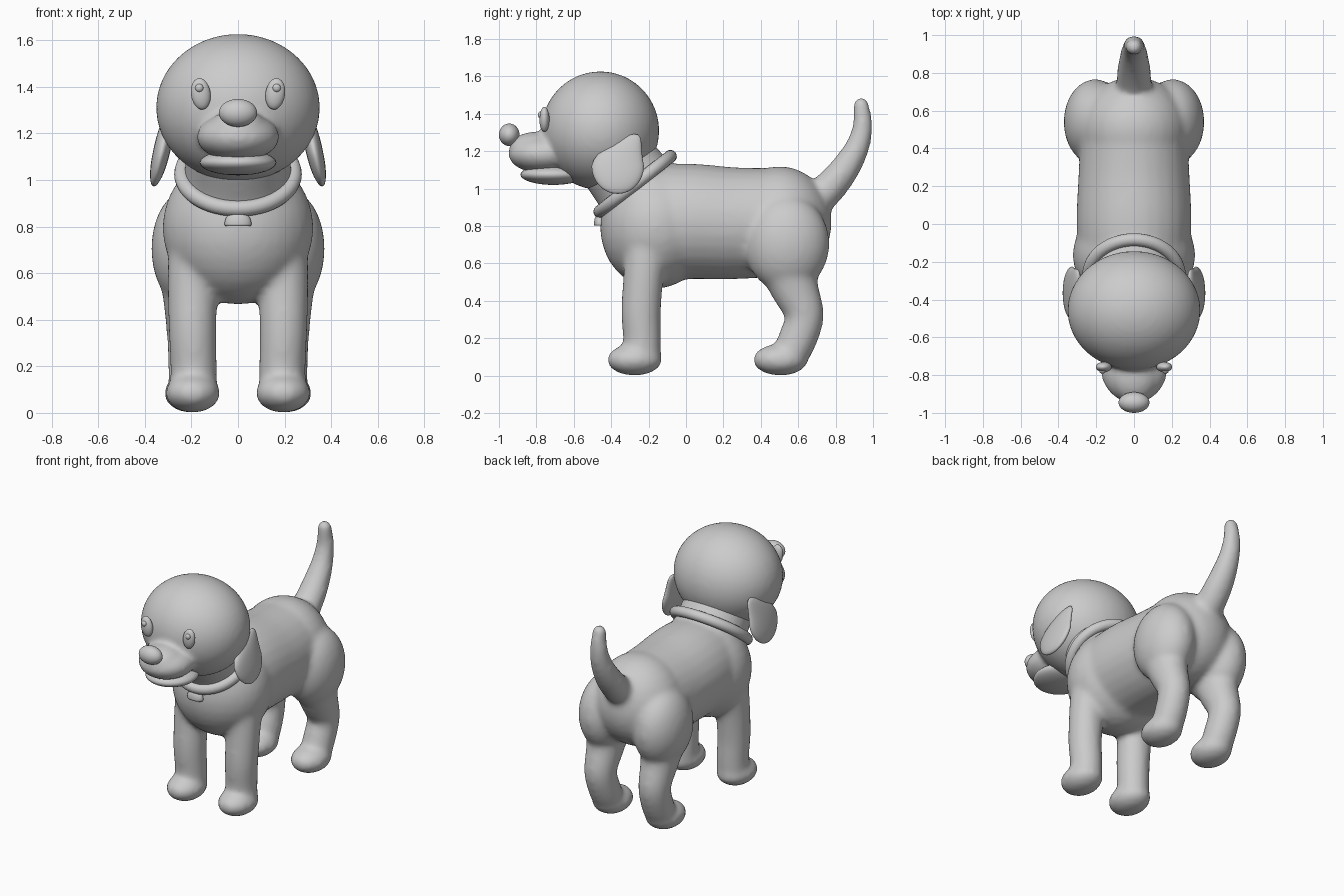
import bpy, bmesh, math
from mathutils import Matrix, Vector

if "Cube" in bpy.data.objects:
    bpy.data.objects.remove(bpy.data.objects["Cube"])

grey = bpy.data.materials.new("plain_grey")
grey.diffuse_color = (0.6, 0.6, 0.6, 1)
grey.use_nodes = True
grey.node_tree.nodes["Principled BSDF"].inputs["Base Color"].default_value = grey.diffuse_color


def ellipsoid(bm, centre, radii, rot=(0, 0, 0), seg=32):
    m = Matrix.Translation(centre)
    for angle, axis in zip(rot, "XYZ"):
        m = m @ Matrix.Rotation(math.radians(angle), 4, axis)
    m = m @ Matrix.Diagonal((*radii, 1))
    return bmesh.ops.create_uvsphere(bm, u_segments=seg, v_segments=seg // 2, radius=1, matrix=m)["verts"]


def limb(bm, stations, sides=28, steps=5):
    """Loft elliptical rings through stations (x, y, z, side radius, depth radius)."""
    p = [Vector(s) for s in stations]
    p = [2 * p[0] - p[1]] + p + [2 * p[-1] - p[-2]]
    path = []
    for i in range(1, len(p) - 2):
        a, b, c, d = p[i - 1:i + 3]
        for k in range(steps):
            t = k / steps
            path.append(0.5 * (2 * b + (c - a) * t + (2 * a - 5 * b + 4 * c - d) * t * t
                               + (3 * b - a - 3 * c + d) * t ** 3))
    path.append(p[-2])
    rings = []
    for i, s in enumerate(path):
        step = path[min(i + 1, len(path) - 1)] - path[max(i - 1, 0)]
        depth = Vector((0, -step[2], step[1])).normalized()
        side = Vector((1, 0, 0))
        c = Vector(s[:3])
        rings.append([bm.verts.new(c + side * s[3] * math.cos(a) + depth * s[4] * math.sin(a))
                      for a in (2 * math.pi * j / sides for j in range(sides))])
    for r0, r1 in zip(rings, rings[1:]):
        for j in range(sides):
            n = (j + 1) % sides
            bm.faces.new((r0[j], r0[n], r1[n], r1[j]))
    bm.faces.new(rings[0])
    bm.faces.new(rings[-1])


def finish(name, bm, fuse=0, smooth=0):
    bmesh.ops.recalc_face_normals(bm, faces=bm.faces)
    for f in bm.faces:
        f.smooth = True
    me = bpy.data.meshes.new(name)
    bm.to_mesh(me)
    bm.free()
    me.materials.append(grey)
    ob = bpy.data.objects.new(name, me)
    bpy.context.collection.objects.link(ob)
    if fuse:
        r = ob.modifiers.new("fuse", "REMESH")
        r.mode = "VOXEL"
        r.voxel_size = fuse
        r.use_smooth_shade = True
        s = ob.modifiers.new("soften", "SMOOTH")
        s.factor = 0.5
        s.iterations = smooth
    return ob


# Body: barrel, chest, rump, neck, legs and tail fused together
bm = bmesh.new()
limb(bm, [(0, -0.22, 0.81, 0.29, 0.31), (0, 0.0, 0.825, 0.305, 0.31),
          (0, 0.25, 0.815, 0.295, 0.30), (0, 0.5, 0.82, 0.28, 0.29)])
ellipsoid(bm, (0, -0.165, 0.795), (0.325, 0.295, 0.33))
ellipsoid(bm, (0, 0.5, 0.82), (0.29, 0.28, 0.30))
limb(bm, [(0, -0.17, 0.86, 0.27, 0.26), (0, -0.26, 1.0, 0.235, 0.225), (0, -0.38, 1.16, 0.22, 0.21)])
limb(bm, [(0, 0.62, 0.88, 0.1, 0.1), (0, 0.73, 0.97, 0.095, 0.092), (0, 0.83, 1.08, 0.087, 0.082),
          (0, 0.91, 1.21, 0.07, 0.067), (0, 0.944, 1.33, 0.056, 0.054), (0, 0.937, 1.445, 0.046, 0.044)])
ellipsoid(bm, (0, 0.937, 1.445), (0.046, 0.044, 0.046), seg=16)
for s in (-1, 1):
    # Front leg and paw
    limb(bm, [(s * 0.19, -0.2, 0.72, 0.11, 0.13), (s * 0.195, -0.225, 0.55, 0.108, 0.11),
              (s * 0.195, -0.24, 0.35, 0.103, 0.106), (s * 0.19, -0.235, 0.2, 0.1, 0.102),
              (s * 0.19, -0.235, 0.08, 0.1, 0.1)])
    ellipsoid(bm, (s * 0.194, -0.275, 0.085), (0.118, 0.148, 0.085))
    # Haunch, hind leg and paw
    ellipsoid(bm, (s * 0.205, 0.54, 0.705), (0.168, 0.228, 0.26))
    limb(bm, [(s * 0.205, 0.52, 0.65, 0.14, 0.17), (s * 0.205, 0.58, 0.47, 0.115, 0.13),
              (s * 0.205, 0.632, 0.32, 0.1, 0.105), (s * 0.2, 0.59, 0.18, 0.1, 0.103),
              (s * 0.2, 0.54, 0.08, 0.1, 0.09)])
    ellipsoid(bm, (s * 0.2, 0.505, 0.085), (0.118, 0.148, 0.085))
finish("body", bm, 0.017, 12)

# Head: round skull blended into the muzzle
bm = bmesh.new()
ellipsoid(bm, (0, -0.458, 1.31), (0.352, 0.315, 0.317), seg=48)
ellipsoid(bm, (0, -0.76, 1.185), (0.178, 0.19, 0.105))
ellipsoid(bm, (0, -0.80, 1.215), (0.13, 0.145, 0.09))
finish("head", bm, 0.015, 8)

# Lower jaw
bm = bmesh.new()
ellipsoid(bm, (0, -0.71, 1.075), (0.165, 0.175, 0.055))
finish("jaw", bm)

# Nose
bm = bmesh.new()
ellipsoid(bm, (0, -0.945, 1.288), (0.082, 0.055, 0.06))
finish("nose", bm)

for s, label in ((-1, "right"), (1, "left")):
    # Eye with a small glint bead
    bm = bmesh.new()
    ellipsoid(bm, (s * 0.16, -0.757, 1.37), (0.042, 0.027, 0.068), (0, s * 8, 0), 24)
    finish(label + "_eye", bm)
    bm = bmesh.new()
    ellipsoid(bm, (s * 0.166, -0.778, 1.395), (0.018, 0.014, 0.018), seg=16)
    finish(label + "_eye_glint", bm)

    # Ear flap: rounded lens, drawn up to a point, leaning out at the bottom
    bm = bmesh.new()
    for v in ellipsoid(bm, (0, 0, 0), (0.037, 0.14, 0.15)):
        up = max(0, v.co.z / 0.15)
        v.co.y = v.co.y * (1 - 0.25 * up) + 0.09 * up ** 2
        v.co.x = s * (0.328 + v.co.x - 0.22 * v.co.z)
        v.co.y -= 0.365
        v.co.z += 1.122 + 0.02 * up
    finish(label + "_ear", bm)

# Collar: tilted ring
bm = bmesh.new()
tilt = Matrix.Translation((0, -0.272, 1.025)) @ Matrix.Rotation(math.radians(38), 4, "X")
rings = []
for i in range(48):
    a = 2 * math.pi * i / 48
    rings.append([bm.verts.new(tilt @ Vector(((0.24 + 0.034 * math.cos(b)) * math.cos(a),
                                              (0.24 + 0.034 * math.cos(b)) * math.sin(a),
                                              0.034 * math.sin(b))))
                  for b in (2 * math.pi * j / 16 for j in range(16))])
for i in range(48):
    r0, r1 = rings[i], rings[(i + 1) % 48]
    for j in range(16):
        n = (j + 1) % 16
        bm.faces.new((r0[j], r1[j], r1[n], r0[n]))
finish("collar", bm)

# Collar tag: small flat-bottomed dome
bm = bmesh.new()
for v in ellipsoid(bm, (0, -0.462, 0.812), (0.058, 0.03, 0.055), seg=24):
    v.co.z = max(v.co.z, 0.802)
finish("tag", bm)
